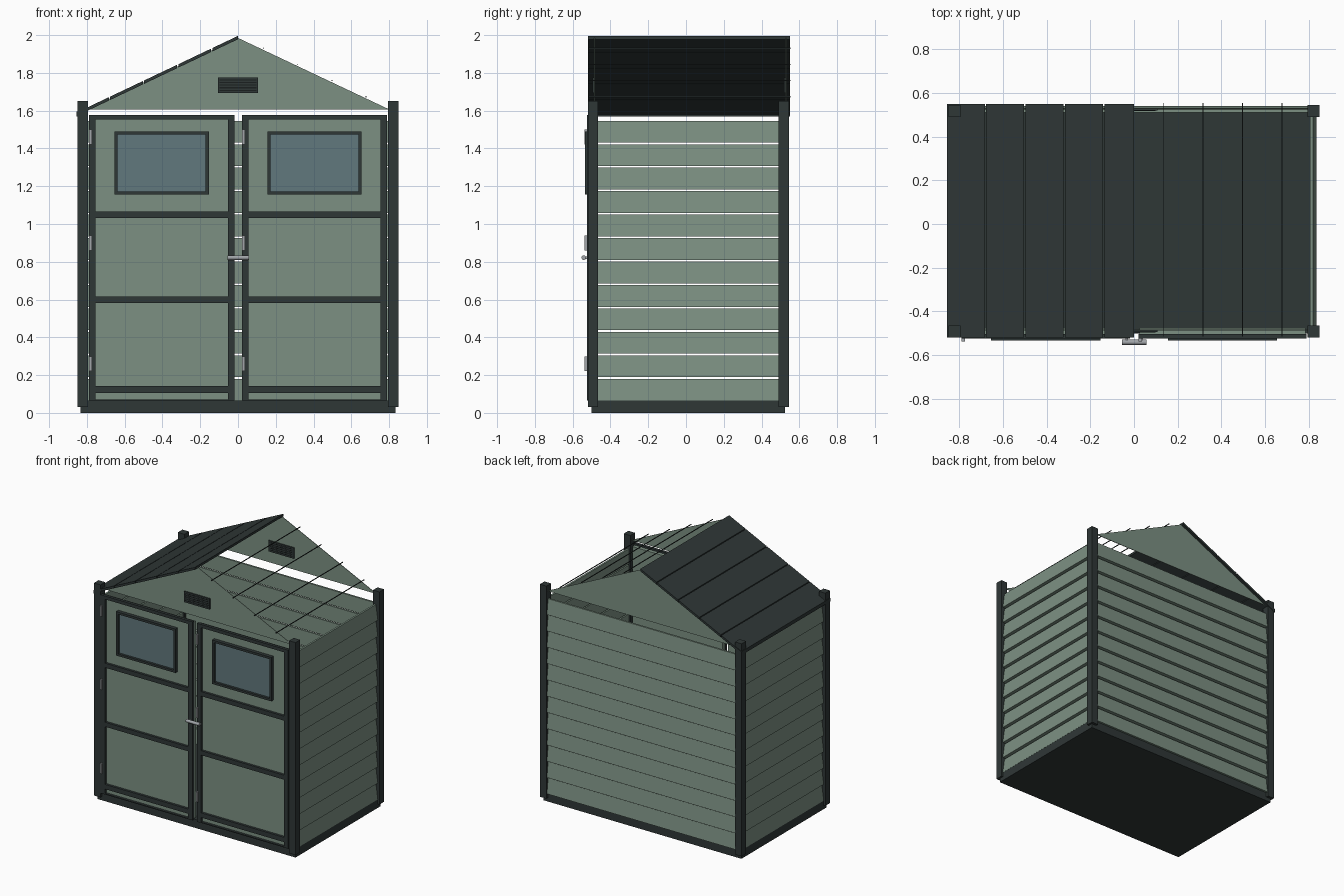
import bpy, math
from mathutils import Vector

if "Cube" in bpy.data.objects:
    bpy.data.objects.remove(bpy.data.objects["Cube"])


def material(name, rgb):
    m = bpy.data.materials.new(name)
    m.diffuse_color = (*rgb, 1)
    m.use_nodes = True
    m.node_tree.nodes["Principled BSDF"].inputs["Base Color"].default_value = m.diffuse_color
    return m


GREEN = material("sage_green", (0.202, 0.280, 0.225))
DARK = material("charcoal_trim", (0.028, 0.038, 0.037))
GLASS = material("blue_grey_glass", (0.119, 0.188, 0.205))
METAL = material("grey_metal", (0.36, 0.38, 0.40))
SHADOW = material("vent_slot_black", (0.010, 0.013, 0.013))


def mesh(name, verts, faces, mat):
    me = bpy.data.meshes.new(name)
    me.from_pydata(verts, [], faces)
    me.materials.append(mat)
    ob = bpy.data.objects.new(name, me)
    bpy.context.collection.objects.link(ob)
    return ob


def prism(name, section, extrude, mat):
    """Sweep a closed 3D section along a straight vector."""
    a = [Vector(p) for p in section]
    e = Vector(extrude)
    n = len(a)
    normal = (a[1] - a[0]).cross(a[2] - a[1])
    if normal.dot(e) > 0:
        a.reverse()
    faces = [tuple(range(n)), tuple(range(2 * n - 1, n - 1, -1))]
    faces += [(i, i + n, (i + 1) % n + n, (i + 1) % n) for i in range(n)]
    return mesh(name, a + [p + e for p in a], faces, mat)


def box(name, x, y, z, mat):
    section = [(x[0], y[0], z[0]), (x[1], y[0], z[0]), (x[1], y[1], z[0]), (x[0], y[1], z[0])]
    return prism(name, section, (0, 0, z[1] - z[0]), mat)


# Floor slab and corner posts
box("floor", (-0.835, 0.835), (-0.50, 0.525), (0, 0.065), DARK)
for s in (-1, 1):
    for label, y in (("front", (-0.52, -0.465)), ("back", (0.49, 0.545))):
        box(label + "_corner_post", sorted((s * 0.795, s * 0.85)), y, (0.03, 1.65), DARK)

# Wedge shaped boards on the side and back walls, with narrow slots between
PITCH = 0.1242
for i in range(12):
    z0, z1 = 0.065 + i * PITCH, 0.065 + (i + 1) * PITCH - 0.009
    for s, label in ((-1, "left"), (1, "right")):
        section = [(s * 0.806, -0.47, z0), (s * 0.836, -0.47, z0),
                   (s * 0.820, -0.47, z1), (s * 0.806, -0.47, z1)]
        prism(label + "_wall_board", section, (0, 0.97, 0), GREEN)
    section = [(-0.8, 0.511, z0), (-0.8, 0.54, z0), (-0.8, 0.525, z1), (-0.8, 0.511, z1)]
    prism("back_wall_board", section, (1.6, 0, 0), GREEN)

# Gable sheets, each with a louvred vent on its front face
for label, y in (("front", -0.487), ("back", 0.527)):
    prism(label + "_gable", [(-0.8, y, 1.607), (0.8, y, 1.607), (0, y, 1.985)], (0, 0.004, 0), GREEN)
    box(label + "_vent", (-0.107, 0.107), (y - 0.008, y), (1.693, 1.776), DARK)
    for k in range(5):
        z = 1.704 + k * 0.014
        box(label + "_vent_slot", (-0.098, 0.098), (y - 0.009, y - 0.008), (z, z + 0.006), SHADOW)


def roof_z(x):
    return 1.996 - 0.475 * abs(x)


# Roof strips on the left slope
edges = [-0.855, -0.677, -0.497, -0.316, -0.136, 0.0]
for a, b in zip(edges, edges[1:]):
    b2 = b if b == 0 else b - 0.006
    section = [(a, -0.52, roof_z(a) - 0.018), (b2, -0.52, roof_z(b2) - 0.018),
               (b2, -0.52, roof_z(b2)), (a, -0.52, roof_z(a))]
    prism("roof_strip", section, (0, 1.07, 0), DARK)
box("eave_edge", (-0.855, -0.84), (-0.52, 0.55), (1.568, 1.595), DARK)

# Thin seam bars left uncovered on the right slope
for x in edges[1:-1]:
    z = roof_z(x)
    box("roof_seam_bar", (-x - 0.002, -x + 0.002), (-0.515, 0.553), (z - 0.004, z + 0.002), DARK)


def door(side, x0, x1):
    # Panel with stiles and rails
    box(side + "_door_panel", (x0 + 0.005, x1 - 0.005), (-0.507, -0.475), (0.068, 1.565), GREEN)
    front = (-0.525, -0.503)
    for a, b in ((x0, x0 + 0.036), (x1 - 0.036, x1)):
        box(side + "_door_stile", (a, b), front, (0.065, 1.578), DARK)
    for a, b in ((0.065, 0.072), (0.106, 0.142), (0.582, 0.616), (1.032, 1.066), (1.553, 1.578)):
        box(side + "_door_rail", (x0 + 0.036, x1 - 0.036), front, (a, b), DARK)
    # Window: four frame bars around a pane
    mid = (x0 + x1) / 2
    l, r, b, t, w = mid - 0.25, mid + 0.25, 1.155, 1.49, 0.017
    deep = (-0.534, -0.505)
    for x, z in (((l, l + w), (b, t)), ((r - w, r), (b, t)),
                 ((l + w, r - w), (b, b + w)), ((l + w, r - w), (t - w, t))):
        box(side + "_window_frame", x, deep, z, DARK)
    box(side + "_window_glass", (l + w, r - w), (-0.516, -0.507), (b + w, t - w), GLASS)
    # Hinges
    for z in (0.26, 0.90, 1.46):
        box(side + "_door_hinge", (x0 + 0.001, x0 + 0.016), (-0.537, -0.515), (z - 0.039, z + 0.039), METAL)


door("left", -0.79, -0.018)
door("right", 0.020, 0.79)

# Bar handle across the door meeting line, on two short mounts
bpy.ops.mesh.primitive_cylinder_add(vertices=16, radius=0.012, depth=0.113,
                                    location=(0.001, -0.541, 0.822),
                                    rotation=(0, math.pi / 2, 0))
handle = bpy.context.object
handle.name = "door_handle"
handle.data.materials.append(METAL)
bpy.ops.object.shade_smooth_by_angle()
for x in (-0.034, 0.036):
    box("handle_mount", (x - 0.006, x + 0.006), (-0.541, -0.52), (0.815, 0.829), METAL)
